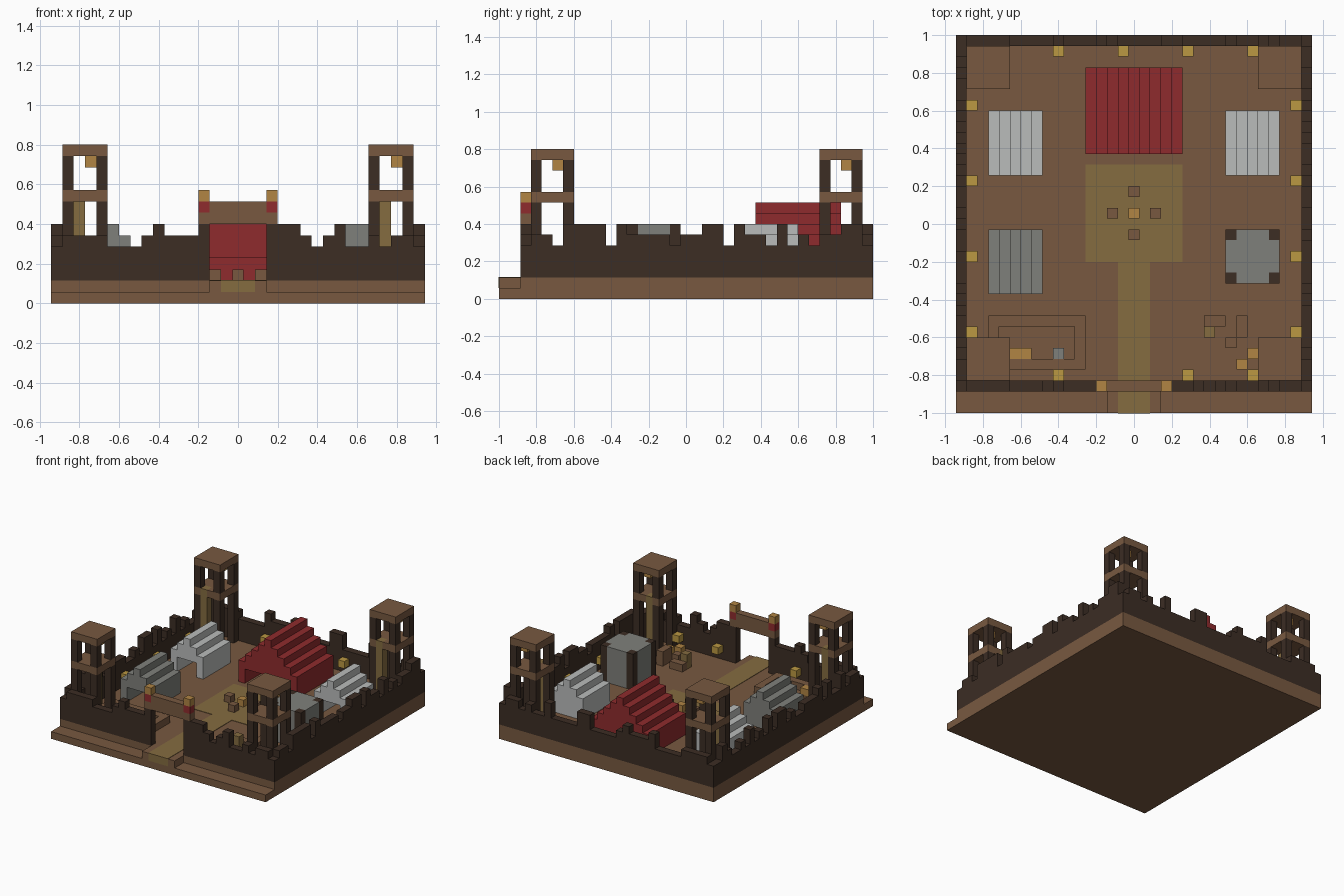
import bpy
import bmesh
import random
from mathutils import Matrix, Vector

random.seed(4)
U = 2 / 35            # one block
NX, NY = 33, 35       # footprint in blocks
FLOOR, SILL = 2, 5    # ground top and lowest wall top

default = bpy.data.objects.get("Cube")
if default:
    bpy.data.objects.remove(default)


def linear(c):
    c /= 255
    return c / 12.92 if c < 0.04 else ((c + 0.055) / 1.055) ** 2.4


def material(name, *rgb):
    mat = bpy.data.materials.new(name)
    col = [linear(c) for c in rgb] + [1]
    mat.use_nodes = True
    mat.diffuse_color = col
    mat.node_tree.nodes["Principled BSDF"].inputs["Base Color"].default_value = col
    return mat


EARTH = material("earth_brown", 120, 89, 64)
TIMBER = material("dark_timber", 60, 45, 36)
RED = material("red_cloth", 143, 43, 45)
WHITE = material("white_cloth", 186, 188, 187)
GREY = material("grey_stone", 127, 128, 123)
SAND = material("sand", 133, 108, 64)
GOLD = material("torch_gold", 187, 152, 66)
ORANGE = material("lamp_orange", 177, 133, 68)


def blocks(name, mat, boxes):
    """One object from boxes given as (low corner, high corner) in blocks."""
    bm = bmesh.new()
    for lo, hi in boxes:
        lo, hi = Vector(lo), Vector(hi)
        mid = (lo + hi) / 2 - Vector((NX / 2, NY / 2, 0))
        size = hi - lo
        bmesh.ops.create_cube(bm, size=1, matrix=Matrix.Translation(mid * U)
                              @ Matrix.Diagonal((*(size * U), 1)))
    mesh = bpy.data.meshes.new(name)
    bm.to_mesh(mesh)
    bm.free()
    mesh.materials.append(mat)
    obj = bpy.data.objects.new(name, mesh)
    bpy.context.collection.objects.link(obj)
    return obj


def cube(x, y, z=FLOOR, h=1):
    return (x, y, z), (x + 1, y + 1, z + h)


# Ground with a low front step and a ramp
blocks("ground", EARTH, [((0, 2, 0), (NX, NY, FLOOR)),
                         ((0, 0, 0), (NX, 2, 1)),
                         ((14, 0, 1), (19, 2, FLOOR))])

# Sand path and yard as thin plates
T = 0.06
blocks("path", SAND, [((15, -T, FLOOR), (18, 14, FLOOR + T)),
                      ((12, 14, FLOOR), (21, 23, FLOOR + T)),
                      ((15, -T, 1), (18, 0, FLOOR))])

# Palisade: solid lower wall with uneven stake tops
FRONT = "56666555676667" + "-----" + "77765675565665"
SIDE = "56657777576666566775766575656677"


def stake_tops(heights, place):
    out = []
    for i, h in enumerate(heights):
        if h.isdigit() and int(h) > SILL:
            x, y = place(i)
            out.append(cube(x, y, SILL, int(h) - SILL))
    return out


def varied(heights):
    return "".join(h if random.random() < 0.6 else str(SILL) for h in heights)


blocks("front_wall", TIMBER, [((0, 2, FLOOR), (14, 3, SILL)),
                              ((19, 2, FLOOR), (NX, 3, SILL)),
                              ((13, 2, SILL), (14, 3, 7)),
                              ((19, 2, SILL), (20, 3, 7))]
       + stake_tops(FRONT[:13], lambda i: (i, 2))
       + stake_tops("-" * 20 + FRONT[20:], lambda i: (i, 2)))
blocks("back_wall", TIMBER, [((0, 34, FLOOR), (NX, NY, SILL))]
       + stake_tops(varied(FRONT.replace("-", "6")), lambda i: (i, 34)))
for side, x in (("right", 0), ("left", NX - 1)):
    tops = SIDE if side == "left" else varied(SIDE)
    blocks(side + "_wall", TIMBER, [((x, 3, FLOOR), (x + 1, 34, SILL))]
           + stake_tops(tops[1:], lambda i: (x, i + 3)))

# Gate beam with banded lamps at its ends
blocks("gate_beam", EARTH, [((13, 2, 7), (20, 3, 8)), ((14, 2, 8), (19, 3, 9))])
blocks("gate_bands", RED, [cube(x, 2, 8) for x in (13, 19)])
blocks("gate_lamps", ORANGE, [cube(x, 2, 9) for x in (13, 19)])


# Corner watchtowers
def tower(name, x, y, ladder_y):
    corners = [(x + i, y + j) for i in (0, 3) for j in (0, 3)]
    blocks(name + "_posts", TIMBER, [cube(i, j, FLOOR, 7) for i, j in corners]
           + [cube(i, j, 10, 3) for i, j in corners])
    rows = 1 if ladder_y == y else 0
    blocks(name + "_platform", EARTH, [
        ((x, y + rows, 9), (x + 4, y + rows + 3, 10)),
        cube(x, ladder_y, 9),
        ((x + 2, ladder_y, 9), (x + 4, ladder_y + 1, 10))])
    blocks(name + "_roof", EARTH, [((x, y, 13), (x + 4, y + 4, 14))])
    blocks(name + "_ladder", SAND, [cube(x + 1, ladder_y, FLOOR, 8)])
    blocks(name + "_lamp", ORANGE, [cube(x + 2, y + 2, 12)])


for side, x in (("right", 1), ("left", 28)):
    tower("front_%s_tower" % side, x, 3, 6)
    tower("back_%s_tower" % side, x, 30, 30)


# Stepped tents, open at the front
def tent(name, mat, x, y, width, depth):
    boxes = []
    for i in range(width):
        edge = min(i, width - 1 - i)
        low = FLOOR if edge == 0 else 4
        boxes.append(((x + i, y, low), (x + i + 1, y + depth, SILL + edge)))
    boxes.append(((x + 1, y + depth - 1, FLOOR), (x + width - 1, y + depth, 4)))
    blocks(name, mat, boxes)


tent("main_tent", RED, 12, 24, 9, 8)
tent("white_tent_right", WHITE, 3, 22, 5, 6)
tent("white_tent_left", WHITE, 25, 22, 5, 6)
tent("grey_tent", GREY, 3, 11, 5, 6)

# Stone keep with timber corner posts
blocks("keep", GREY, [((25, 13, FLOOR), (30, 16, 7)),
                      ((26, 12, FLOOR), (29, 13, 7)),
                      ((26, 16, FLOOR), (29, 17, 7))])
blocks("keep_posts", TIMBER, [cube(x, y, FLOOR, 5) for x in (25, 29) for y in (12, 16)])

# Campfire and seats
blocks("campfire", ORANGE, [cube(16, 18)])
blocks("seats", EARTH, [cube(16, 20), cube(16, 16), cube(14, 18), cube(18, 18)])

# Fenced pen and its contents
blocks("pen_fence", EARTH, [((3, 4, FLOOR), (12, 5, 3)), ((3, 8, FLOOR), (12, 9, 3)),
                            ((3, 5, FLOOR), (4, 8, 3)), ((11, 5, FLOOR), (12, 8, 3))])
blocks("pen_hay", ORANGE, [((5, 5, FLOOR), (7, 6, 3))])
blocks("pen_anvil", GREY, [cube(9, 5)])

# Supply crates
blocks("crates", EARTH, [cube(24, 8), cube(25, 6), cube(26, 7, h=2), cube(26, 8, h=2), cube(23, 8)])
blocks("sand_crate", SAND, [cube(23, 7, h=2)])
blocks("bright_crates", ORANGE, [cube(26, 4), cube(27, 5)])

# Torches along the inside of the walls
blocks("torches", GOLD,
       [cube(x, 33, 3) for x in range(9, 28, 6)]
       + [cube(x, 3, 3) for x in (9, 21, 27)]
       + [cube(x, y, 3) for x in (1, 31) for y in range(7, 29, 7)])
